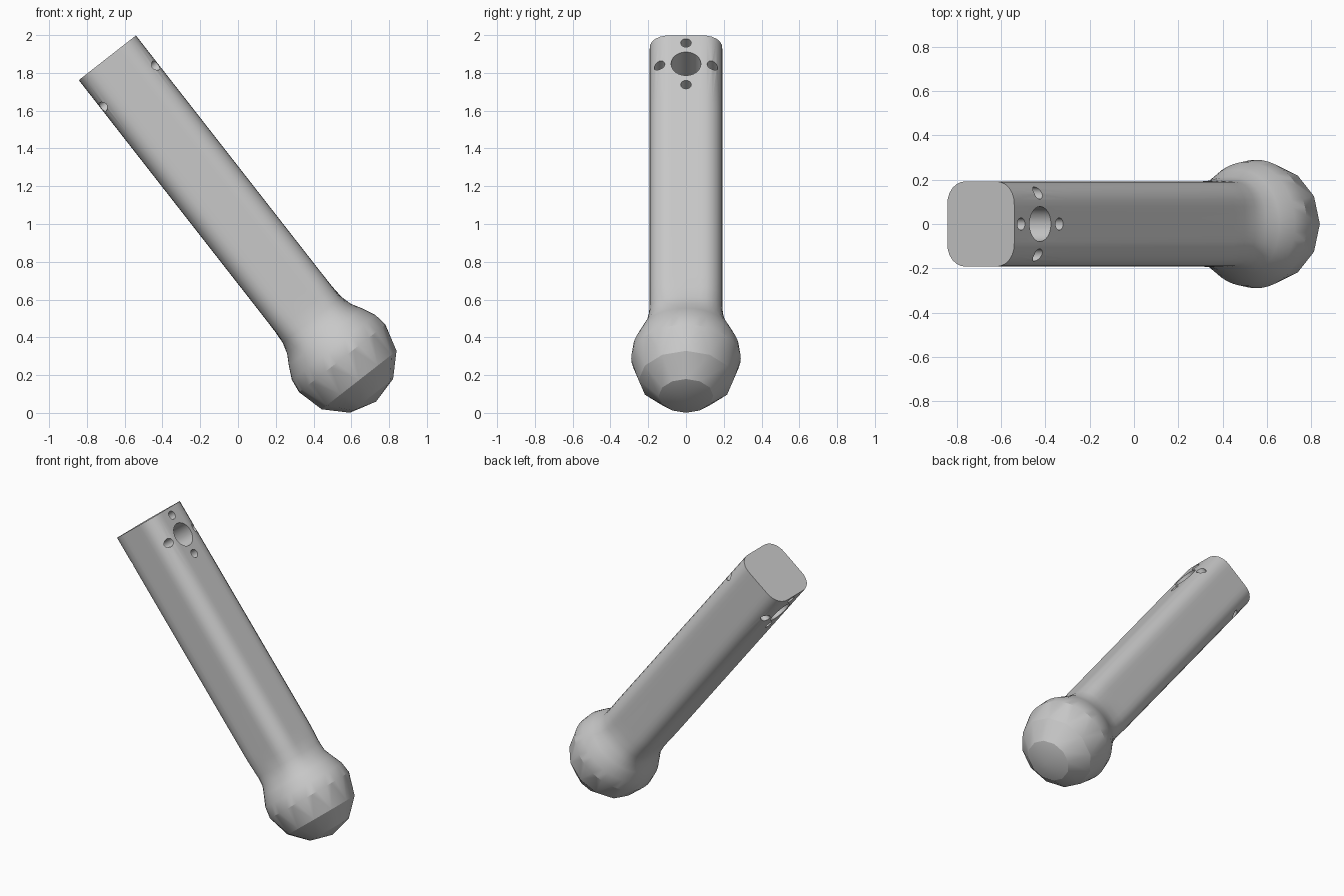
import bpy, bmesh, math
from mathutils import Matrix, Vector

cube = bpy.data.objects.get("Cube")
if cube:
    bpy.data.objects.remove(cube, do_unlink=True)

TILT = math.radians(-38)          # lean of the bar toward -x
PLACE = Matrix.Translation((0.552, 0, 0.288)) @ Matrix.Rotation(TILT, 4, 'Y')
BALL_R, LENGTH = 0.29, 2.02       # ball centre is the local origin
HALF, CORNER = 0.192, 0.1         # rounded square section
SIDES, FACETS = 48, 12
STEP = SIDES // FACETS

grey = bpy.data.materials.new("plain_grey")
grey.use_nodes = True
grey.diffuse_color = (0.58, 0.58, 0.58, 1)
grey.node_tree.nodes["Principled BSDF"].inputs["Base Color"].default_value = grey.diffuse_color


def rounded_square(a):
    """Polar radius of the rounded square section."""
    c, s = abs(math.cos(a)), abs(math.sin(a))
    flat = HALF - CORNER
    if HALF * min(c, s) <= flat * max(c, s):
        return HALF / max(c, s)
    b = flat * (c + s)
    return b + math.sqrt(b * b - 2 * flat * flat + CORNER * CORNER)


def ring(bm, count, z, radius):
    angles = [2 * math.pi * i / count for i in range(count)]
    return [bm.verts.new((radius(a) * math.cos(a), radius(a) * math.sin(a), z)) for a in angles]


def bridge(bm, low, high):
    n = len(low)
    for i in range(n):
        j = (i + 1) % n
        bm.faces.new((low[i], low[j], high[j], high[i]))


# Ball top, neck and bar as one loft: height, round radius, squareness
bm = bmesh.new()
sections = [(0, BALL_R, 0), (0.075, 0.28, 0), (0.145, 0.252, 0.1), (0.2, 0.226, 0.35),
            (0.26, 0.21, 0.7), (0.33, 0.202, 0.92), (0.41, 0.2, 1),
            (LENGTH - 0.45, 0.2, 1), (LENGTH, 0.2, 1)]
rings = [ring(bm, SIDES, z, lambda a: r + (rounded_square(a) - r) * t) for z, r, t in sections]
for low, high in zip(rings, rings[1:]):
    bridge(bm, low, high)
bm.faces.new(rings[-1])

# Faceted lower half of the ball
lower = [ring(bm, FACETS, -BALL_R * math.sin(e), lambda a: BALL_R * math.cos(e))
         for e in (math.radians(30), math.radians(60))]
equator = rings[0]
for i in range(FACETS):
    a, b = lower[0][i], lower[0][(i + 1) % FACETS]
    edge = [equator[(i * STEP + k) % SIDES] for k in range(STEP + 1)]
    mid = STEP // 2
    for k in range(STEP):
        bm.faces.new((a if k < mid else b, edge[k + 1], edge[k]))
    bm.faces.new((a, b, edge[mid]))
bridge(bm, lower[1], lower[0])
pole = bm.verts.new((0, 0, -BALL_R))
for i in range(FACETS):
    bm.faces.new((pole, lower[1][(i + 1) % FACETS], lower[1][i]))
bmesh.ops.recalc_face_normals(bm, faces=bm.faces)
mesh = bpy.data.meshes.new("ball_ended_bar")
bm.to_mesh(mesh)
bm.free()
mesh.materials.append(grey)
bar = bpy.data.objects.new("ball_ended_bar", mesh)
bpy.context.collection.objects.link(bar)

# Cutter: one large hole ringed by four small ones, right through the bar
bm = bmesh.new()
holes = [(0, 0, 0.079)] + [(0.14 * dy, 0.14 * dz, 0.028)
                           for dy, dz in ((1, 0), (-1, 0), (0, 1), (0, -1))]
for y, z, r in holes:
    bmesh.ops.create_cone(bm, cap_ends=True, segments=24, radius1=r, radius2=r, depth=1,
                          matrix=Matrix.Translation((0, y, LENGTH - 0.19 + z))
                          @ Matrix.Rotation(math.pi / 2, 4, 'Y'))
cut_mesh = bpy.data.meshes.new("hole_cutter")
bm.to_mesh(cut_mesh)
bm.free()
cut_mesh.materials.append(grey)
cutter = bpy.data.objects.new("hole_cutter", cut_mesh)
cutter.hide_render = True
bpy.context.collection.objects.link(cutter)

# Drill the holes, then remove the cutter
bpy.ops.object.select_all(action='DESELECT')
bpy.context.view_layer.objects.active = bar
bar.select_set(True)
drill = bar.modifiers.new("holes", 'BOOLEAN')
drill.operation, drill.solver, drill.object = 'DIFFERENCE', 'EXACT', cutter
bpy.ops.object.modifier_apply(modifier=drill.name)
bpy.data.objects.remove(cutter, do_unlink=True)

# Lean the bar, then smooth all but the facets and rims
bar.data.transform(PLACE)
bpy.ops.object.shade_smooth_by_angle(angle=math.radians(24))
